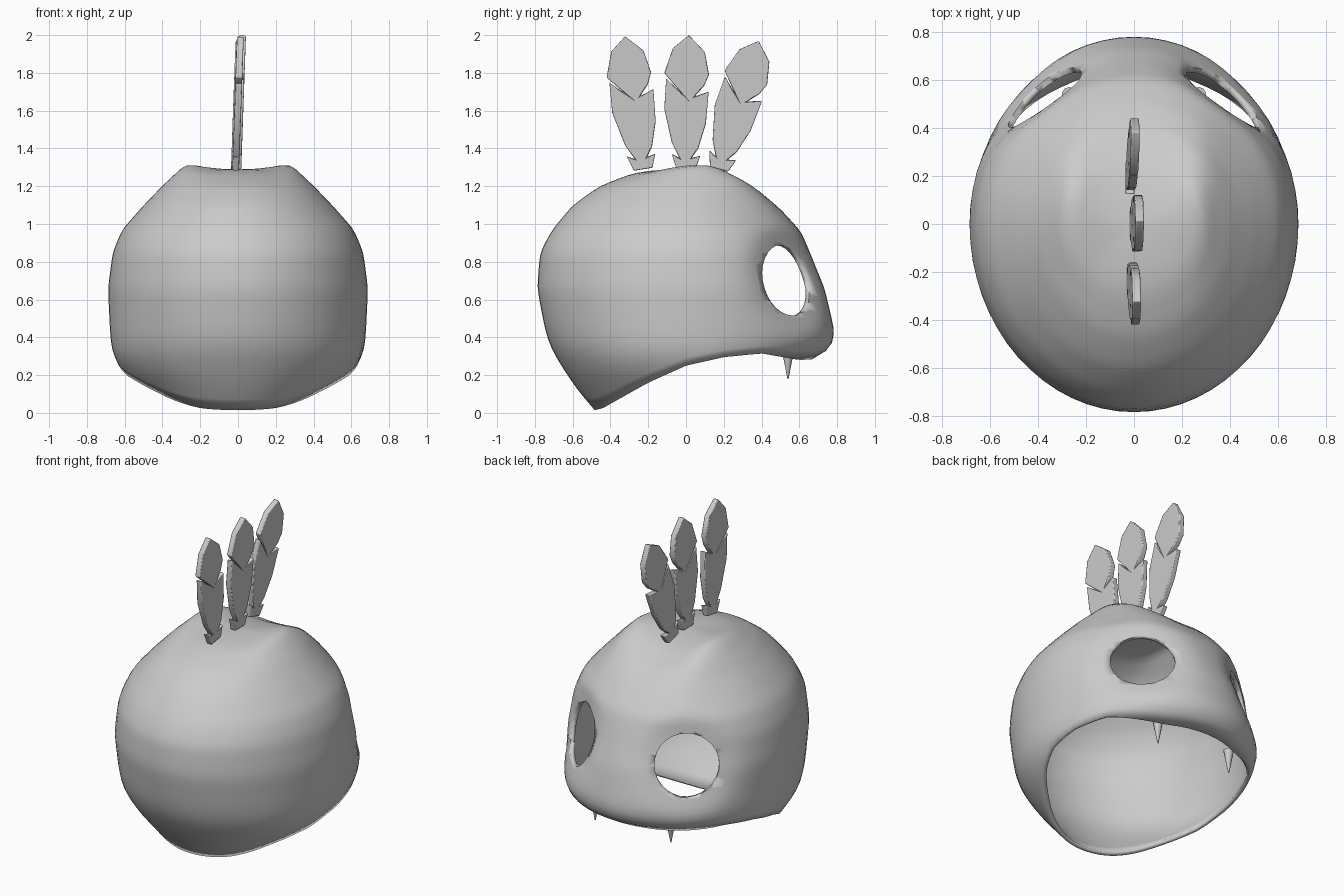
import bpy, bmesh, math
from mathutils import Vector, Matrix

if "Cube" in bpy.data.objects:
    bpy.data.objects.remove(bpy.data.objects["Cube"])

# height, half width, reach toward +y (face), reach toward -y (back)
SECTIONS = [(1.295, 0, 0, 0), (1.29, .15, .12, .14), (1.27, .28, .24, .28), (1.2, .40, .39, .46),
            (1.1, .50, .50, .60), (.97, .615, .61, .71), (.85, .665, .66, .775), (.66, .69, .735, .79),
            (.45, .68, .785, .75), (.38, .675, .785, .73), (.33, .67, .76, .71), (.28, .65, .66, .68),
            (.2, .60, .58, .63), (.1, .49, .5, .56), (0, .42, .45, .47)]
RIM = [(-.5, .01), (-.44, .025), (-.2, .16), (0, .25), (.2, .295), (.4, .315), (.6, .28), (.8, .29)]
EYE, EYE_DIR = Vector((.37, .52, .70)), Vector((.64, .76, .08)).normalized()


def rim_z(y):
    y = min(max(y, RIM[0][0]), RIM[-1][0])
    for (a, za), (b, zb) in zip(RIM, RIM[1:]):
        if y <= b:
            return za + (zb - za) * (y - a) / (b - a)


def section(z):
    z = min(max(z, 0), SECTIONS[0][0])
    for hi, lo in zip(SECTIONS, SECTIONS[1:]):
        if z >= lo[0]:
            f = (hi[0] - z) / (hi[0] - lo[0])
            return [a + (b - a) * f for a, b in zip(hi[1:], lo[1:])]


def shell_point(ang, z):
    w, front, back = section(z)
    c = math.cos(ang)
    return Vector((w * math.sin(ang), c * (front if c > 0 else back), z))


def sculpt(p):
    x, y = abs(p.x), p.y
    # crown ridges and the valley between them
    if p.z > .7:
        p.z += .05 * math.exp(-((x - .27) / .09) ** 2 - ((y - .12) / .28) ** 2)
        p.z -= .03 * math.exp(-(x / .13) ** 2 - ((y - .35) / .25) ** 2)
    # recessed eye sockets
    d = Vector((x, y, p.z)) - EYE
    dist = (d - EYE_DIR * d.dot(EYE_DIR)).length
    if y > 0 and dist < .3:
        k = .06 * (1 - (dist / .3) ** 2)
        p -= Vector((math.copysign(EYE_DIR.x, p.x), EYE_DIR.y, 0)) * k
    return p


def finish(bm, name, angle=40):
    bmesh.ops.recalc_face_normals(bm, faces=bm.faces)
    me = bpy.data.meshes.new(name)
    bm.to_mesh(me)
    bm.free()
    ob = bpy.data.objects.new(name, me)
    bpy.context.collection.objects.link(ob)
    bpy.ops.object.select_all(action='DESELECT')
    ob.select_set(True)
    bpy.context.view_layer.objects.active = ob
    bpy.ops.object.shade_smooth_by_angle(angle=math.radians(angle))
    return ob


# helmet shell
N, ROWS, TOP = 64, 36, SECTIONS[0][0]
bm = bmesh.new()
crown = bm.verts.new(sculpt(Vector((0, 0, TOP))))
rings = [[] for _ in range(ROWS)]
for i in range(N):
    ang = 2 * math.pi * i / N
    zr = .25
    for _ in range(40):
        zr = .6 * zr + .4 * rim_z(shell_point(ang, zr).y)
    for j in range(ROWS):
        t = (j + 1) / ROWS
        z = TOP - (TOP - zr) * (t ** 1.6)
        rings[j].append(bm.verts.new(sculpt(shell_point(ang, z))))
for i in range(N):
    k = (i + 1) % N
    bm.faces.new((crown, rings[0][i], rings[0][k]))
    for a, b in zip(rings, rings[1:]):
        bm.faces.new((a[i], b[i], b[k], a[k]))
for _ in range(2):
    inner = [v for v in bm.verts if not v.is_boundary]
    bmesh.ops.smooth_vert(bm, verts=inner, factor=.5, use_axis_x=True, use_axis_y=True, use_axis_z=True)
shell = finish(bm, "helmet_shell")
sol = shell.modifiers.new("thickness", 'SOLIDIFY')
sol.thickness, sol.offset = .025, -1
bpy.ops.object.modifier_apply(modifier=sol.name)

# eye openings
for s in (1, -1):
    bm = bmesh.new()
    bmesh.ops.create_cone(bm, cap_ends=True, segments=28, radius1=.19, radius2=.19, depth=.6)
    d = Vector((s * EYE_DIR.x, EYE_DIR.y, EYE_DIR.z))
    rot = d.to_track_quat('Z', 'Y').to_matrix().to_4x4()
    bm.transform(Matrix.Translation((s * EYE.x, EYE.y, EYE.z)) @ rot)
    cutter = finish(bm, "eye_cutter")
    cutter.hide_render = True
    bpy.context.view_layer.objects.active = shell
    cut = shell.modifiers.new("eye", 'BOOLEAN')
    cut.operation, cut.solver, cut.object = 'DIFFERENCE', 'EXACT', cutter
    bpy.ops.object.modifier_apply(modifier=cut.name)
    bpy.data.objects.remove(cutter)

# fangs
for s, side in ((1, "right"), (-1, "left")):
    bm = bmesh.new()
    bmesh.ops.create_cone(bm, cap_ends=True, segments=10, radius1=.003, radius2=.032, depth=.15)
    bm.transform(Matrix.Translation((s * .27, .54, .255)))
    finish(bm, "fang_" + side)

# crest feathers: outline in the y-z plane, base at the origin
FEATHER = [(-.05, -.02), (.05, -.02), (.075, .05), (.03, .04), (.065, .09), (.105, .22), (.12, .39),
           (.045, .365), (.095, .42), (.122, .48), (.10, .60), (.015, .69), (-.07, .62), (-.115, .49),
           (-.03, .39), (-.105, .46), (-.115, .30), (-.075, .12), (-.035, .04), (-.075, .06)]
for name, x, y, lean in (("back", -.012, -.23, -9), ("middle", .0, 0, 0), ("front", -.018, .18, 16)):
    bm = bmesh.new()
    face = bm.faces.new([bm.verts.new((-.018, a, b)) for a, b in FEATHER])
    ext = bmesh.ops.extrude_face_region(bm, geom=[face])
    bmesh.ops.translate(bm, vec=(.036, 0, 0), verts=[v for v in ext['geom'] if isinstance(v, bmesh.types.BMVert)])
    bm.transform(Matrix.Translation((x, y, 1.31)) @ Matrix.Rotation(math.radians(-lean), 4, 'X')
                 @ Matrix.Rotation(math.radians(2), 4, 'Y'))
    ob = finish(bm, "feather_" + name)
    bev = ob.modifiers.new("soft_edge", 'BEVEL')
    bev.width, bev.segments, bev.limit_method = .008, 2, 'ANGLE'
    bev.angle_limit = math.radians(50)
